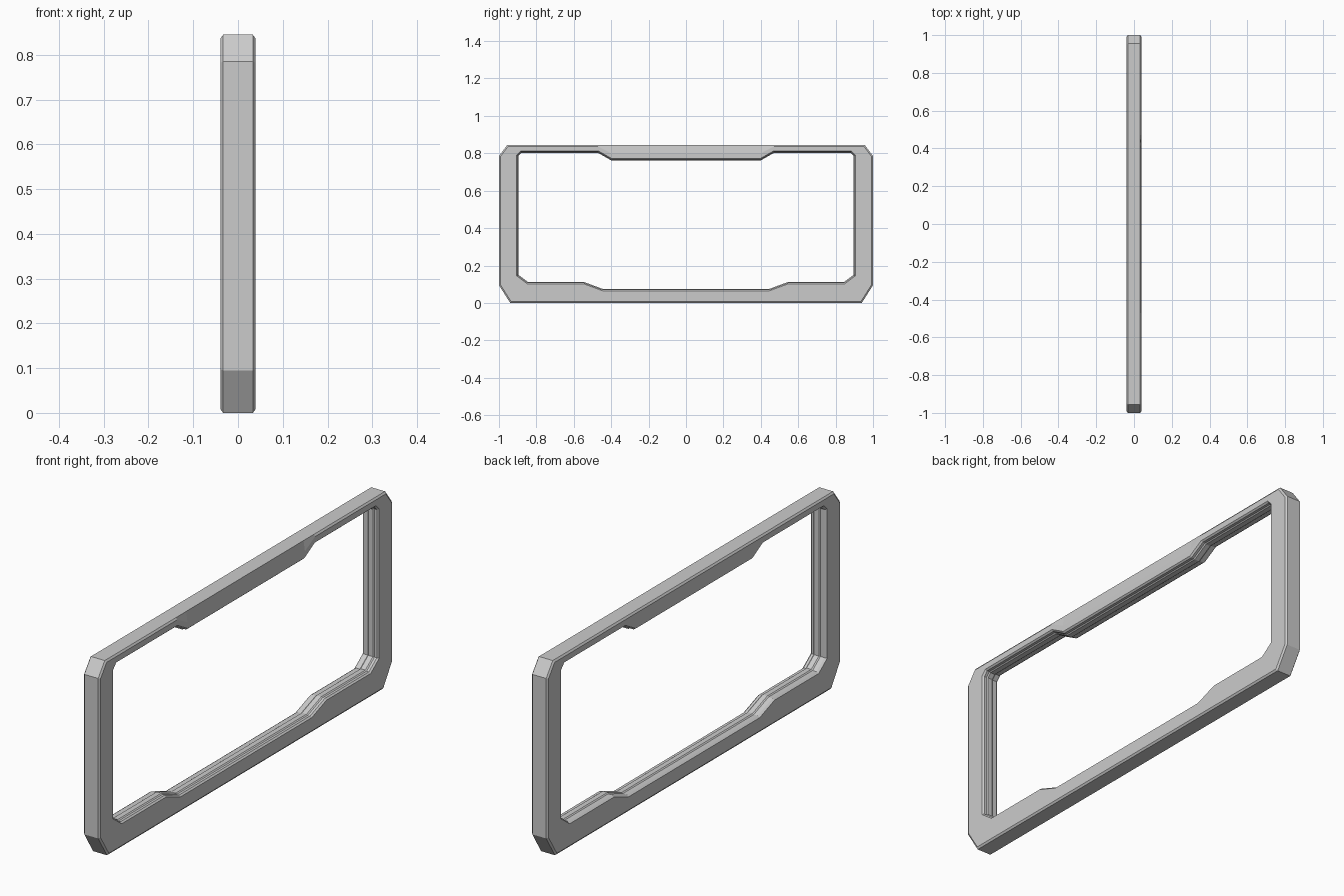
import bpy
from mathutils import Vector

if "Cube" in bpy.data.objects:
    bpy.data.objects.remove(bpy.data.objects["Cube"])

# Half profiles in (y, z), matched point for point from top centre to bottom centre
OUTER = [(0.40, .845), (0.47, .845), (0.955, .845), (1.0, .785),
         (1.0, .095), (0.94, 0), (0.545, 0), (0.445, 0)]
INNER = [(0.40, .762), (0.47, .802), (0.88, .802), (0.896, .785),
         (0.896, .15), (0.845, .112), (0.545, .112), (0.445, .075)]


def mirrored(half):
    return [Vector(p) for p in half] + [Vector((-y, z)) for y, z in reversed(half)]


def offset(poly, d):
    """Mitred offset of a clockwise loop; positive d grows it."""
    out = []
    n = len(poly)
    for i, p in enumerate(poly):
        a = (p - poly[i - 1]).normalized()
        b = (poly[(i + 1) % n] - p).normalized()
        na, nb = Vector((-a.y, a.x)), Vector((-b.y, b.x))
        m = (na + nb).normalized()
        out.append(p + m * (d / m.dot(na)))
    return out


outer, inner = mirrored(OUTER), mirrored(INNER)
C = 0.008   # edge chamfer

# Right face outline dips along the top centre to make the long sloped facet
face_outer = offset(outer, -C)
for i, p in enumerate(face_outer):
    if abs(abs(p.x) - 0.40) < 0.02 and p.y > 0.5:
        p.y = 0.80

# Closed cross-section: loops of (x, outline), outer rim then stepped inner wall
loops = [(-.039, offset(outer, -C)), (-.033, outer), (.033, outer), (.039, face_outer)]
for x, d in [(.039, .010), (.032, .004), (.021, .004), (.016, 0), (-.006, 0),
             (-.011, .004), (-.022, .004), (-.030, .004), (-.039, .010)]:
    loops.append((x, offset(inner, d)))

n, m = len(outer), len(loops)
verts = [(x, p.x, p.y) for x, loop in loops for p in loop]
faces = [(k * n + i, k * n + (i + 1) % n,
          (k + 1) % m * n + (i + 1) % n, (k + 1) % m * n + i)
         for k in range(m) for i in range(n)]

mesh = bpy.data.meshes.new("window_frame")
mesh.from_pydata(verts, [], faces)
frame = bpy.data.objects.new("window_frame", mesh)
bpy.context.collection.objects.link(frame)

# Consistent outward normals
import bmesh
bm = bmesh.new()
bm.from_mesh(mesh)
bmesh.ops.recalc_face_normals(bm, faces=bm.faces)
bm.to_mesh(mesh)
bm.free()
